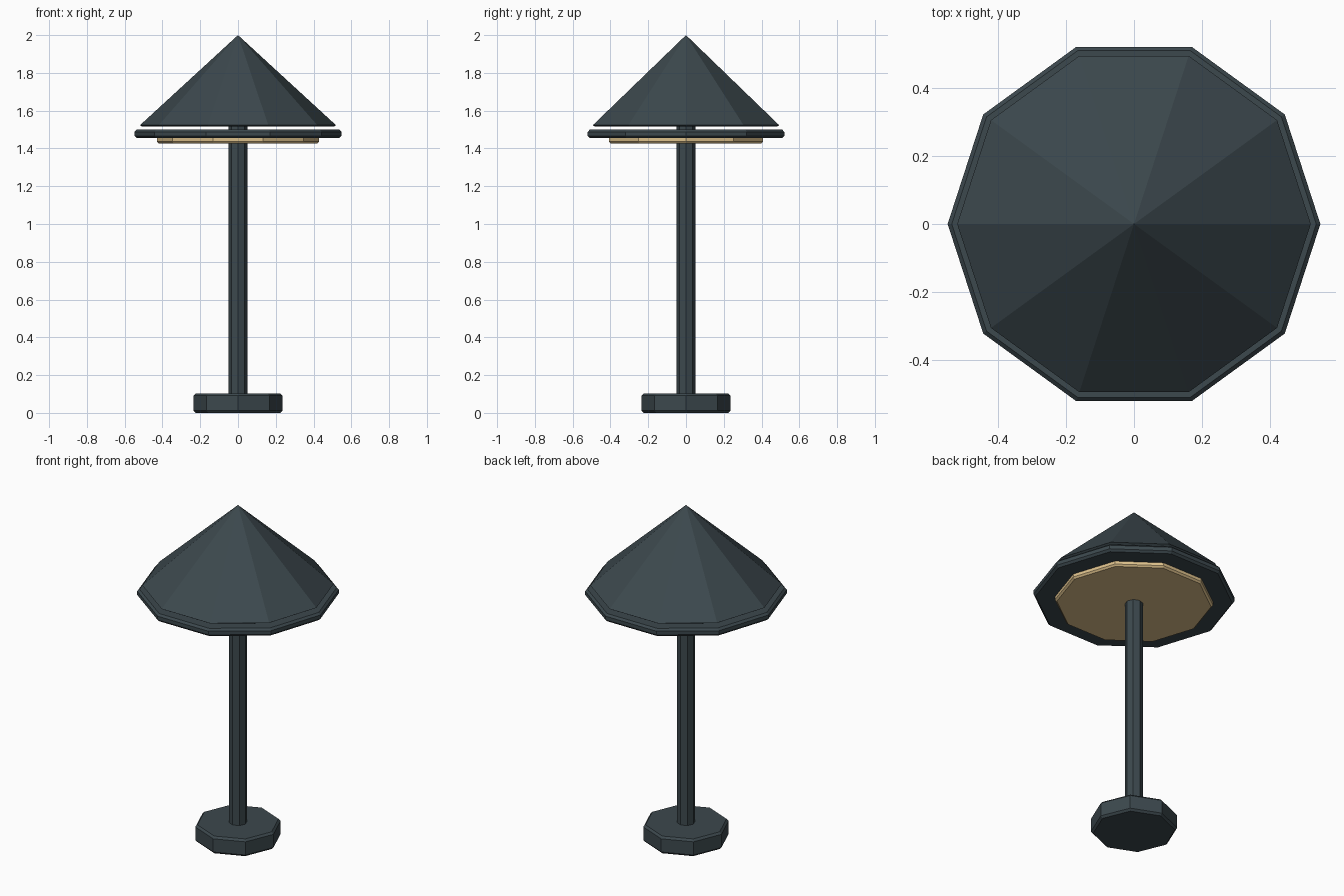
import bpy
import bmesh
from math import cos, sin, tau

cube = bpy.data.objects.get("Cube")
if cube:
    bpy.data.objects.remove(cube, do_unlink=True)


def material(name, color):
    mat = bpy.data.materials.new(name)
    mat.use_nodes = True
    mat.diffuse_color = color
    mat.node_tree.nodes["Principled BSDF"].inputs["Base Color"].default_value = color
    return mat


def lathe(name, sides, profile, mat):
    """Closed flat-faced solid from (radius, z) points listed bottom to top."""
    bm = bmesh.new()
    rings = []
    for r, z in profile:
        count = sides if r else 1
        rings.append([bm.verts.new((r * cos(tau * i / sides), r * sin(tau * i / sides), z))
                      for i in range(count)])
    for low, high in zip(rings, rings[1:]):
        for i in range(sides):
            j = (i + 1) % sides
            if len(high) == 1:
                bm.faces.new((low[i], low[j], high[0]))
            else:
                bm.faces.new((low[i], low[j], high[j], high[i]))
    bm.faces.new(rings[0][::-1])
    if len(rings[-1]) > 1:
        bm.faces.new(rings[-1])
    mesh = bpy.data.meshes.new(name)
    bm.to_mesh(mesh)
    bm.free()
    mesh.materials.append(mat)
    obj = bpy.data.objects.new(name, mesh)
    bpy.context.collection.objects.link(obj)
    return obj


def chamfered(radius, bottom, top, c):
    return [(radius - c, bottom), (radius, bottom + c), (radius, top - c), (radius - c, top)]


slate = material("dark slate metal", (0.045, 0.065, 0.075, 1))
amber = material("warm lens", (0.72, 0.53, 0.26, 1))

# Foot and post
lathe("base", 8, chamfered(0.235, 0, 0.103, 0.012), slate)
lathe("post", 8, chamfered(0.05, 0.05, 1.56, 0.005), slate)

# Lamp head
lathe("lens", 10, chamfered(0.43, 1.426, 1.465, 0.01), amber)
lathe("shade_rim", 10, chamfered(0.547, 1.454, 1.5, 0.012), slate)
lathe("shade_roof", 10, [(0.507, 1.516), (0.519, 1.523), (0, 2)], slate)
